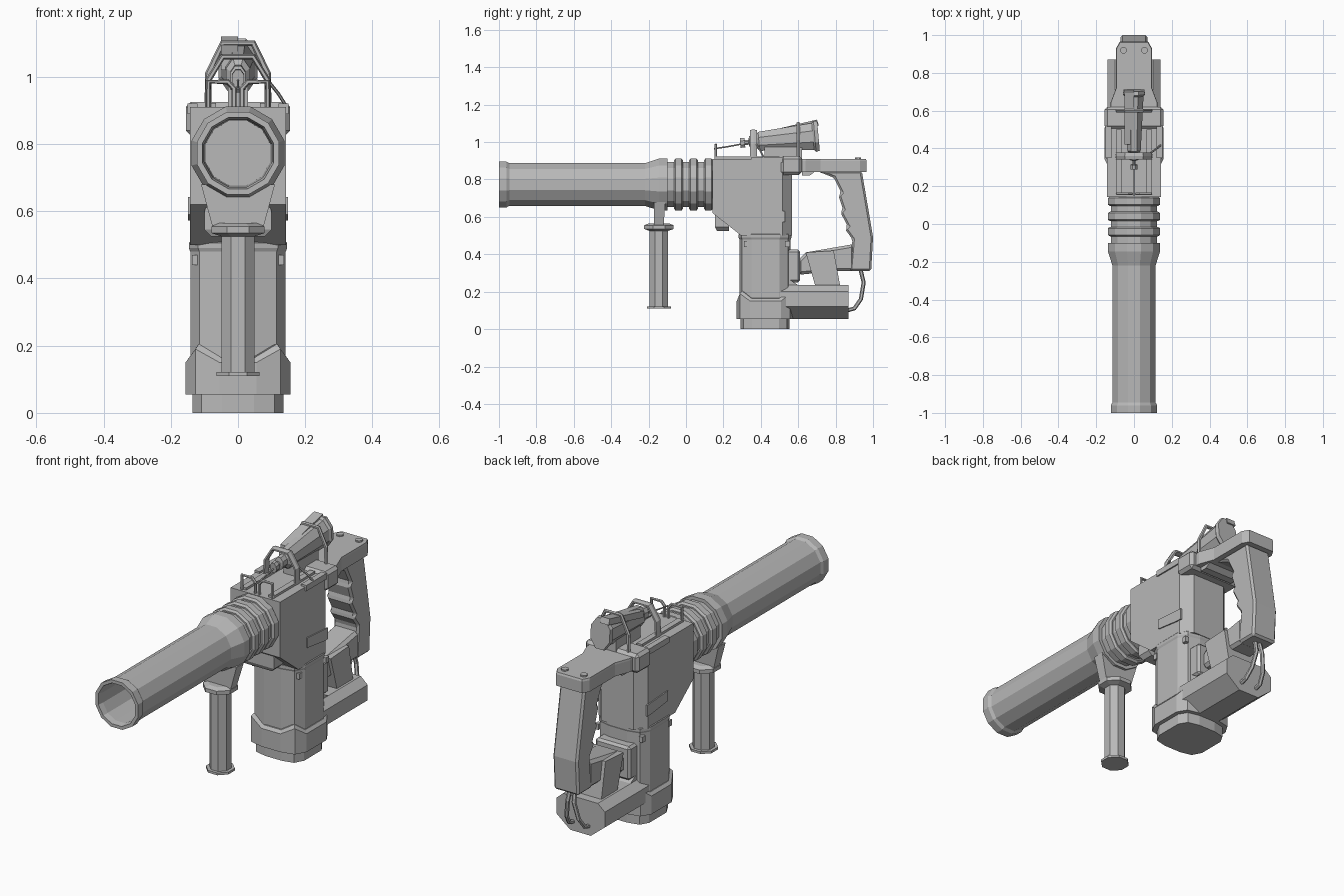
import bpy, bmesh, math
from mathutils import Vector as V

cube = bpy.data.objects.get("Cube")
if cube:
    bpy.data.objects.remove(cube)

grey = bpy.data.materials.new("plain_grey")
grey.use_nodes = True
grey.diffuse_color = (0.48, 0.48, 0.48, 1)
grey.node_tree.nodes["Principled BSDF"].inputs["Base Color"].default_value = (0.48, 0.48, 0.48, 1)


def loft(name, rings, bevel=0):
    """Skin closed rings of points and cap both ends."""
    bm = bmesh.new()
    vs = [[bm.verts.new(p) for p in r] for r in rings]
    n = len(vs[0])
    for a, b in zip(vs, vs[1:]):
        for i in range(n):
            j = (i + 1) % n
            bm.faces.new((a[i], a[j], b[j], b[i]))
    bm.faces.new(vs[0][::-1])
    bm.faces.new(vs[-1])
    bmesh.ops.recalc_face_normals(bm, faces=bm.faces)
    me = bpy.data.meshes.new(name)
    bm.to_mesh(me)
    bm.free()
    me.materials.append(grey)
    ob = bpy.data.objects.new(name, me)
    bpy.context.collection.objects.link(ob)
    if bevel:
        m = ob.modifiers.new("bevel", "BEVEL")
        m.width, m.segments = bevel, 1
        m.limit_method, m.angle_limit = "ANGLE", math.radians(40)
    return ob


def side_prism(name, yz, half, bevel=0, x=0):
    """Side profile extruded across x."""
    return loft(name, [[(x + s * half, y, z) for y, z in yz] for s in (-1, 1)], bevel)


def plan_prism(name, half_plan, levels):
    """Mirrored plan lofted through (z, scale) levels."""
    plan = half_plan + [(-x, y) for x, y in reversed(half_plan)]
    mid = sum(y for _, y in plan) / len(plan)
    return loft(name, [[(x * s, mid + (y - mid) * s, z) for x, y in plan] for z, s in levels])


def box(name, x, y, z, bevel=0):
    return side_prism(name, [(y[0], z[0]), (y[1], z[0]), (y[1], z[1]), (y[0], z[1])],
                      (x[1] - x[0]) / 2, bevel, (x[0] + x[1]) / 2)


def turned(name, start, axis, profile, sides, squash=1):
    """Revolve (distance, radius) stations about an axis."""
    d = V(axis).normalized()
    u = V((1, 0, 0)) if abs(d.x) < 0.9 else V((0, 1, 0))
    w = d.cross(u)
    angles = [2 * math.pi * (i + 0.5) / sides for i in range(sides)]
    return loft(name, [[V(start) + d * t + (u * math.cos(a) * squash + w * math.sin(a)) * r
                        for a in angles] for t, r in profile])


def rod(name, pts, r, ref=(0, 1, 0), wide=1):
    """Sweep a six-sided section along a path."""
    pts = [V(p) for p in pts]
    rings = []
    for i, p in enumerate(pts):
        t = (pts[min(i + 1, len(pts) - 1)] - pts[max(i - 1, 0)]).normalized()
        u = (V(ref) - t * t.dot(V(ref))).normalized()
        w = t.cross(u)
        rings.append([p + (u * math.cos(a) * wide + w * math.sin(a)) * r
                      for a in [math.pi / 6 + k * math.pi / 3 for k in range(6)]])
    return loft(name, rings)


# Barrel with flared muzzle and long open bore
turned("barrel", (0, 0, 0.773), (0, 1, 0),
       [(-0.25, 0.1), (-0.97, 0.104), (-1, 0.11), (-1, 0.127), (-0.96, 0.127), (-0.945, 0.118),
        (-0.22, 0.118), (-0.145, 0.143), (-0.1, 0.143), (-0.1, 0.125), (0.2, 0.125)], 12)
for i in range(3):
    y = -0.065 + i * 0.08
    turned("collar_rib", (0, y, 0.773), (0, 1, 0),
           [(0, 0.132), (0.008, 0.143), (0.042, 0.143), (0.05, 0.132)], 12)

# Front grip hanging from the collar
loft("grip_bracket", [[(-a, y, z), (a, y, z), (a, y + t, z), (-a, y + t, z)]
     for a, y, t, z in ((0.11, -0.17, 0.06, 0.68), (0.075, -0.17, 0.05, 0.55))])
turned("front_grip", (0, -0.145, 0), (0, 0, 1),
       [(0.11, 0.07), (0.122, 0.07), (0.122, 0.053), (0.525, 0.053), (0.535, 0.085),
        (0.555, 0.085), (0.565, 0.06)], 8)

# Main body
body = side_prism("body", [(0.143, 0.91), (0.567, 0.91), (0.567, 0.5), (0.295, 0.5),
                           (0.143, 0.62)], 0.143)
bm = bmesh.new()
bm.from_mesh(body.data)
rear = [e for e in bm.edges if all(v.co.y > 0.56 for v in e.verts)
        and abs(e.verts[0].co.z - e.verts[1].co.z) > 0.1]
bmesh.ops.bevel(bm, geom=rear, offset=0.05, segments=1, affect="EDGES")
bm.to_mesh(body.data)
bm.free()
loft("chin_block", [[(-a, b, z), (a, b, z), (a, 0.23, z), (-a, 0.23, z)]
     for a, b, z in ((0.08, 0.165, 0.525), (0.1, 0.155, 0.545), (0.1, 0.155, 0.6), (0.085, 0.155, 0.64))])
for s in (-1, 1):
    side_prism("side_panel", [(0.36, 0.642), (0.53, 0.63), (0.53, 0.572), (0.5, 0.572), (0.36, 0.59)],
               0.004, 0, s * 0.145)

# Tower, base and foot
plan = [(0.05, 0.285), (0.115, 0.3), (0.142, 0.35), (0.142, 0.5), (0.115, 0.545), (0.05, 0.56)]
plan_prism("tower", plan, [(0.1, 1), (0.5, 1)])
plan_prism("tower_collar", plan, [(0.48, 1), (0.49, 1.03), (0.505, 1.03), (0.51, 1)])
plan_prism("foot", plan, [(0, 0.95), (0.08, 0.95)])
base = plan_prism("base", plan, [(0.055, 1.1), (0.15, 1.1), (0.165, 1.01)])
for v in base.data.vertices:
    if v.co.z > 0.1 and 0.11 < abs(v.co.x) < 0.13:
        v.co.z += 0.04
for s in (-1, 1):
    for y in (0.31, 0.53):
        box("tower_stud", (s * 0.127 - 0.01, s * 0.127 + 0.01), (y, y + 0.025), (0.44, 0.47))

# Rear block, arm and strut joining the tower to the handle
box("rear_vent", (-0.1, 0.1), (0.53, 0.61), (0.25, 0.425), 0.012)
half = [(0.06, 0.055), (0.14, 0.12), (0.14, 0.2), (0.1, 0.235)]
section = half + [(-x, z) for x, z in reversed(half)]
loft("rear_block", [[(x, y, z) for x, z in section] for y in (0.5, 0.87)])
side_prism("block_slope", [(0.5, 0.3), (0.6, 0.235), (0.7, 0.2), (0.5, 0.2)], 0.1)
side_prism("arm", [(0.6, 0.37), (0.64, 0.41), (0.9, 0.455), (0.9, 0.31), (0.79, 0.31),
                   (0.6, 0.29)], 0.07, 0.015)
side_prism("strut", [(0.64, 0.41), (0.79, 0.42), (0.83, 0.2), (0.7, 0.2)], 0.088)

# Bracket, bridge and ribbed rear handle
box("rear_bracket", (-0.155, 0.155), (0.505, 0.62), (0.825, 0.925), 0.015)
plan_prism("bridge", [(0.125, 0.56), (0.125, 0.64), (0.095, 0.72), (0.095, 0.93), (0.075, 0.965)],
           [(0.84, 1), (0.9, 1), (0.91, 0.98)])
side_prism("handle_root", [(0.62, 0.85), (0.7, 0.85), (0.66, 0.82), (0.62, 0.82)], 0.095)
side_prism("rear_handle", [(0.7, 0.845), (0.79, 0.81), (0.83, 0.73), (0.815, 0.715), (0.84, 0.64),
                           (0.825, 0.625), (0.865, 0.55), (0.85, 0.535), (0.89, 0.48), (0.875, 0.31),
                           (0.99, 0.31), (1, 0.49), (0.97, 0.67), (0.94, 0.845)], 0.072, 0.014)
for s in (-1, 1):
    turned("bridge_bolt", (s * 0.055, 0.92, 0.9), (0, 0, 1), [(0, 0.018), (0.018, 0.018)], 8)
    rod("rear_cable", [(s * 0.012, 0.93, 0.33), (s * 0.018, 0.95, 0.25), (s * 0.035, 0.935, 0.16),
                       (s * 0.045, 0.9, 0.11), (s * 0.045, 0.86, 0.1)], 0.011, (1, 0, 0))

# Top deck, guards and hoops
for s in (-1, 1):
    box("top_rail", (s * 0.08 - 0.015, s * 0.08 + 0.015), (0.16, 0.5), (0.9, 0.922))
    box("deck_edge", (s * 0.135 - 0.015, s * 0.135 + 0.015), (0.35, 0.52), (0.89, 0.92))
    a, b = s * 0.012, s * 0.088
    rod("front_guard", [(a, 0.16, 0.9), (a, 0.16, 0.965), (s * 0.03, 0.16, 0.985),
                        (b, 0.16, 0.985), (b, 0.16, 0.9)], 0.008)


def hoop(name, y, shoulder, top, r, wide):
    half = [(0.09, 0.9), (0.088, shoulder), (0.045, top)]
    pts = half + [(-x, z) for x, z in reversed(half)]
    rod(name, [(x, y, z) for x, z in pts], r, (0, 1, 0), wide)


hoop("front_strap", 0.36, 0.99, 1.06, 0.009, 2.4)
hoop("rear_hoop", 0.6, 1.01, 1.1, 0.01, 1)

# Tilted canister with nozzle, end cap and feed lines
turned("canister", (0, 0.29, 0.995), (0, 1, 0.09),
       [(0, 0.028), (0.025, 0.028), (0.025, 0.014), (0.045, 0.014), (0.05, 0.035), (0.085, 0.035),
        (0.1, 0.055), (0.39, 0.078), (0.4, 0.09), (0.42, 0.085)], 8, 0.7)
box("canister_saddle", (-0.03, 0.03), (0.42, 0.62), (0.9, 0.975))
side_prism("canister_fin", [(0.42, 1.055), (0.7, 1.12), (0.71, 1.09), (0.42, 1.02)], 0.025, 0, -0.025)
rod("feed_line", [(0, 0.3, 0.99), (0, 0.22, 0.975), (0, 0.15, 0.965)], 0.004, (1, 0, 0))
rod("side_line", [(0.08, 0.37, 1.0), (0.12, 0.4, 0.95), (0.145, 0.42, 0.91)], 0.005)
